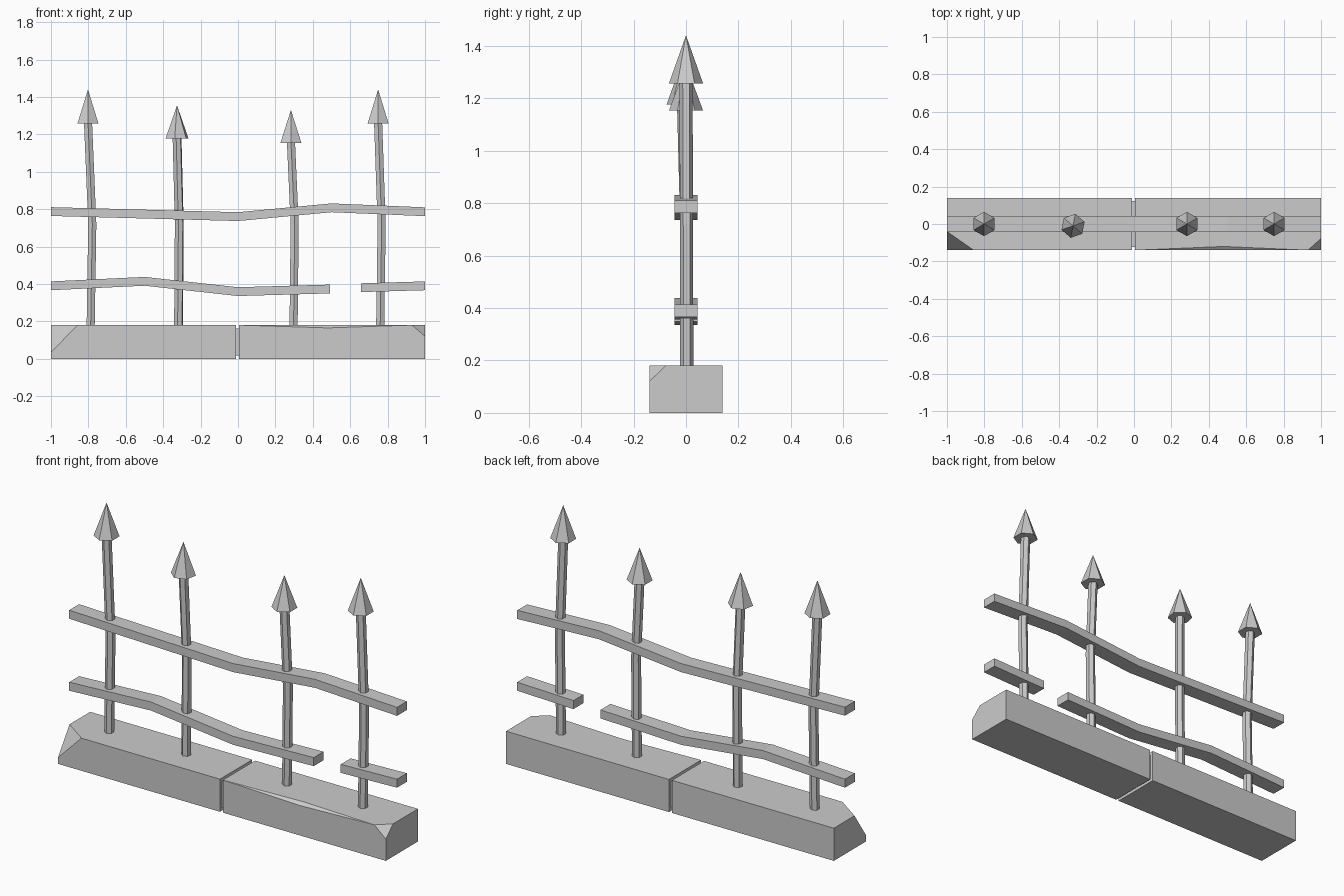
import bpy, bmesh
from math import cos, sin, pi, radians

if "Cube" in bpy.data.objects:
    bpy.data.objects.remove(bpy.data.objects["Cube"])


def make(name, verts, faces):
    bm = bmesh.new()
    vs = [bm.verts.new(v) for v in verts]
    for f in faces:
        bm.faces.new([vs[i] for i in f])
    bmesh.ops.recalc_face_normals(bm, faces=bm.faces)
    me = bpy.data.meshes.new(name)
    bm.to_mesh(me)
    bm.free()
    ob = bpy.data.objects.new(name, me)
    bpy.context.collection.objects.link(ob)
    return ob


def loft(name, rings):
    """Closed skin through equal-length rings; a one-point last ring is an apex."""
    n = len(rings[0])
    verts = [p for r in rings for p in r]
    faces = [tuple(range(n))]
    for k in range(len(rings) - 1):
        a, b = k * n, (k + 1) * n
        for i in range(n):
            j = (i + 1) % n
            if len(rings[k + 1]) == 1:
                faces.append((a + i, a + j, b))
            else:
                faces.append((a + i, a + j, b + j, b + i))
    if len(rings[-1]) > 1:
        faces.append(tuple(range(len(verts) - n, len(verts))))
    return make(name, verts, faces)


Y, H = 0.14, 0.18   # plinth half depth and height
GAP = 0.008


def block(name, inner, outer, cx, cy, cz, dent=None):
    """Stone block with its outer front top corner chipped off."""
    v = [(inner, -Y, 0), (outer, -Y, 0), (outer, Y, 0), (inner, Y, 0),
         (inner, -Y, H), (inner, Y, H), (outer, Y, H),
         (outer, cy, H), (cx, -Y, H), (outer, -Y, cz)]
    top, front = [4, 8, 7, 6, 5], [0, 1, 9, 8, 4]
    f = [(0, 1, 2, 3), (0, 3, 5, 4), (3, 2, 6, 5),
         (1, 2, 6, 7, 9), (7, 8, 9)]
    if dent:   # worn front edge
        x, dy, dz = dent
        v += [(x, -Y + dy, H), (x, -Y, H - dz)]
        top.insert(1, 10)
        front.insert(4, 11)
        f += [(4, 10, 11), (8, 11, 10)]
    return make(name, v, f + [top, front])


# stone plinth: two blocks with a recessed joint
block("plinth_left", -GAP - 0.004, -1, -0.857, -0.04, 0.035)
block("plinth_right", GAP - 0.002, 1, 0.93, -0.077, 0.12, (0.48, 0.02, 0.015))
d = 0.018
loft("plinth_joint", [[(x, -Y + d, d), (x, Y - d, d), (x, Y - d, H - d), (x, -Y + d, H - d)]
                      for x in (-GAP - 0.004, GAP - 0.002)])


# bent rails
def rail(name, path, hy=0.043, hz=0.0235):
    loft(name, [[(x, -hy, z - hz), (x, hy, z - hz), (x, hy, z + hz), (x, -hy, z + hz)]
                for x, z in path])


rail("upper_rail", [(-1, 0.787), (0, 0.76), (0.5, 0.807), (1, 0.786)])
rail("lower_rail", [(-1, 0.39), (-0.5, 0.414), (0, 0.359), (0.492, 0.373)])
rail("lower_rail_stub", [(0.657, 0.38), (1, 0.39)])


# hexagonal posts with spear heads
def hexagon(x, y, z, r, turn):
    return [(x + r * cos(radians(turn) + pi / 6 + i * pi / 3),
             y + r * sin(radians(turn) + pi / 6 + i * pi / 3), z) for i in range(6)]


posts = [  # bottom x, middle x, top x, top y, neck z, tip z, twist
    (-0.788, -0.779, -0.802, 0, 1.257, 1.44, 0),
    (-0.318, -0.314, -0.326, -0.01, 1.177, 1.355, -11),
    (0.297, 0.303, 0.283, 0, 1.153, 1.33, 0),
    (0.760, 0.768, 0.749, 0, 1.257, 1.44, 0),
]
for i, (x0, x1, x2, y, neck, tip, turn) in enumerate(posts, 1):
    loft(f"post_{i}", [hexagon(x0, 0.003, H - 0.02, 0.025, turn),
                       hexagon(x1, 0.002, 0.72, 0.025, turn),
                       hexagon(x2, y, neck + 0.01, 0.025, turn)])
    loft(f"spear_head_{i}", [hexagon(x2, y, neck, 0.065, turn), [(x2, y, tip)]])
